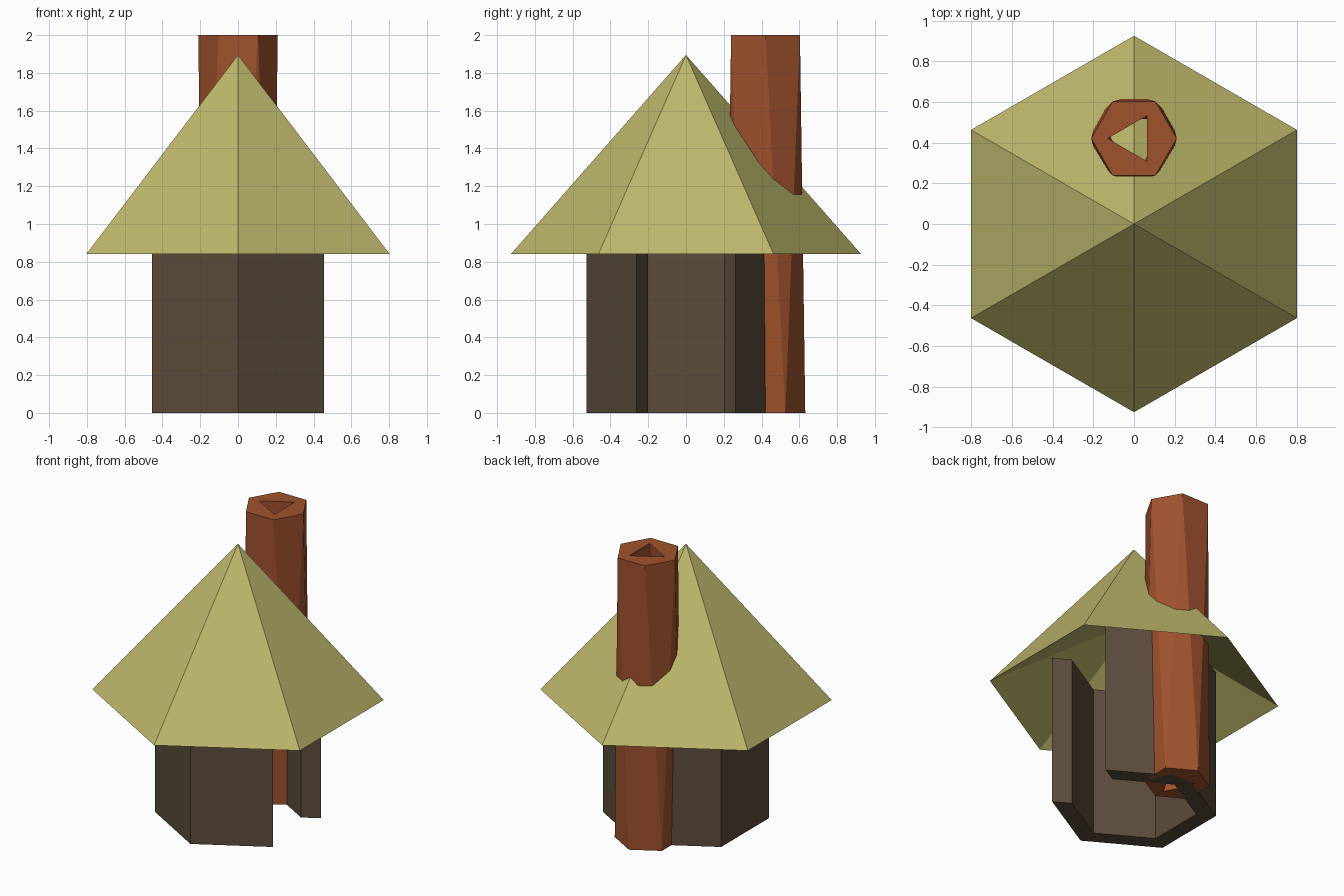
import bpy, bmesh
from math import cos, sin, radians

if "Cube" in bpy.data.objects:
    bpy.data.objects.remove(bpy.data.objects["Cube"])


def srgb(r, g, b):
    def lin(c):
        c /= 255
        return c / 12.92 if c <= 0.04045 else ((c + 0.055) / 1.055) ** 2.4
    return (lin(r), lin(g), lin(b), 1)


def material(name, rgb):
    m = bpy.data.materials.new(name)
    m.diffuse_color = srgb(*rgb)
    m.use_nodes = True
    m.node_tree.nodes["Principled BSDF"].inputs["Base Color"].default_value = m.diffuse_color
    return m


def ring(bm, n, radius, z, start, cy=0.0):
    """Regular polygon of vertices, first corner at angle start."""
    pts = []
    for i in range(n):
        a = radians(start + 360 * i / n)
        pts.append(bm.verts.new((radius * cos(a), cy + radius * sin(a), z)))
    return pts


def finish(bm, name, mat):
    bmesh.ops.recalc_face_normals(bm, faces=bm.faces[:])
    me = bpy.data.meshes.new(name)
    bm.to_mesh(me)
    bm.free()
    me.materials.append(mat)
    ob = bpy.data.objects.new(name, me)
    bpy.context.collection.objects.link(ob)
    return ob


wood = material("dark_brown_wall", (92, 76, 59))
thatch = material("khaki_thatch", (189, 183, 107))
brick = material("sienna_brick", (160, 82, 45))

# Walls: hexagonal ring with the right-hand side left open as the doorway
bm = bmesh.new()
loops = [ring(bm, 6, r, z, 30)
         for r, z in ((0.526, 0), (0.526, 1.05), (0.4, 1.05), (0.4, 0))]
sections = list(zip(*loops))
for a, b in zip(sections, sections[1:]):
    for j in range(4):
        k = (j + 1) % 4
        bm.faces.new((a[j], b[j], b[k], a[k]))
bm.faces.new(sections[0])
bm.faces.new(sections[-1])
finish(bm, "walls", wood)

# Roof: steep outer cone with a shallower hollow underneath
bm = bmesh.new()
rim = ring(bm, 6, 0.926, 0.842, 30)
for apex_z in (1.895, 1.368):
    apex = bm.verts.new((0, 0, apex_z))
    for i in range(6):
        bm.faces.new((rim[i], rim[(i + 1) % 6], apex))
finish(bm, "roof", thatch)

# Chimney: hexagonal flue twisted 30 degrees, with a triangular bore
bm = bmesh.new()
caps = []
for z, turn in ((0, -30), (2, 0)):
    outer = ring(bm, 6, 0.2105, z, turn, 0.421)
    inner = ring(bm, 3, 0.13, z, 60 + turn, 0.421)
    caps.append((outer, inner))
    for k in range(3):
        bm.faces.new([inner[k]] + [outer[(2 * k + s) % 6] for s in (1, 2, 3)]
                     + [inner[(k + 1) % 3]])
for low, high in zip(*caps):
    n = len(low)
    for i in range(n):
        j = (i + 1) % n
        bm.faces.new((low[i], low[j], high[i]))
        bm.faces.new((low[j], high[j], high[i]))
finish(bm, "chimney", brick)
